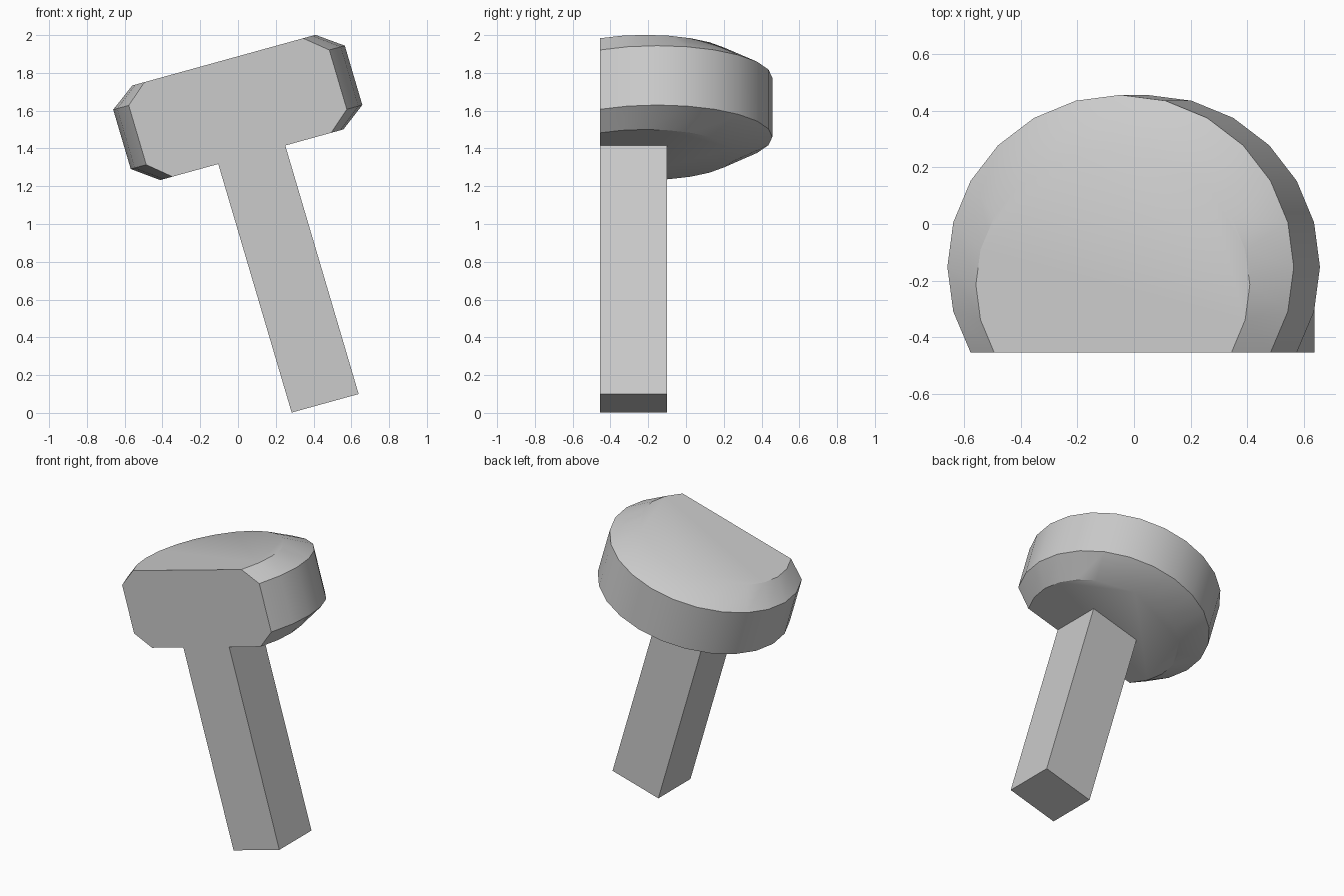
import bpy, bmesh
from math import radians, sin, cos
from mathutils import Matrix

cube = bpy.data.objects.get("Cube")
if cube:
    bpy.data.objects.remove(cube, do_unlink=True)

gray = bpy.data.materials.new("plain gray")
gray.use_nodes = True
COLOUR = (0.6, 0.6, 0.6, 1)
gray.diffuse_color = COLOUR
gray.node_tree.nodes["Principled BSDF"].inputs["Base Color"].default_value = COLOUR

# Leaning frame shared by both parts: head direction and stem direction
HEAD, STEM = radians(15.45), radians(16.45)
LEAN = Matrix(((cos(HEAD), 0, -sin(STEM), 0),
               (0, 1, 0, 0),
               (sin(HEAD), 0, cos(STEM), 0),
               (0, 0, 0, 1)))
AXIS, FRONT = 0.457, -0.455


def make_part(name, rings):
    """Skin a stack of equal-length closed rings, cap both ends and lean it."""
    bm = bmesh.new()
    loops = [[bm.verts.new(LEAN @ Matrix.Translation(p).translation) for p in r] for r in rings]
    for low, high in zip(loops, loops[1:]):
        n = len(low)
        for i in range(n):
            j = (i + 1) % n
            bm.faces.new((low[i], low[j], high[j], high[i]))
    bm.faces.new(loops[0][::-1])
    bm.faces.new(loops[-1])
    bmesh.ops.recalc_face_normals(bm, faces=bm.faces)
    mesh = bpy.data.meshes.new(name)
    bm.to_mesh(mesh)
    bm.free()
    obj = bpy.data.objects.new(name, mesh)
    bpy.context.collection.objects.link(obj)
    mesh.materials.append(gray)
    bpy.ops.object.select_all(action='DESELECT')
    obj.select_set(True)
    bpy.context.view_layer.objects.active = obj
    bpy.ops.object.shade_smooth_by_angle(angle=radians(30))
    return obj


def arc(rx, ry, cy, z):
    """Ellipse arc from one end of the flat front round the back to the other."""
    steps = [radians(-30 + 15 * i) for i in range(17)]
    return [(AXIS + rx * cos(a), max(FRONT, cy + ry * sin(a)), z) for a in steps]


def square(y0, y1, z, half=0.184):
    return [(AXIS - half, y0, z), (AXIS + half, y0, z),
            (AXIS + half, y1, z), (AXIS - half, y1, z)]


# Rounded head with bevelled rims and a flat front
rim = (0.636, 0.609, -0.152)
cap = (0.503, 0.48, -0.215)
make_part("head", [arc(*cap, 1.298), arc(*rim, 1.396), arc(*rim, 1.7235), arc(*cap, 1.82)])

# Square stem, flush with the flat front
make_part("stem", [square(FRONT, -0.1, -0.074), square(FRONT, -0.1, 1.298)])
